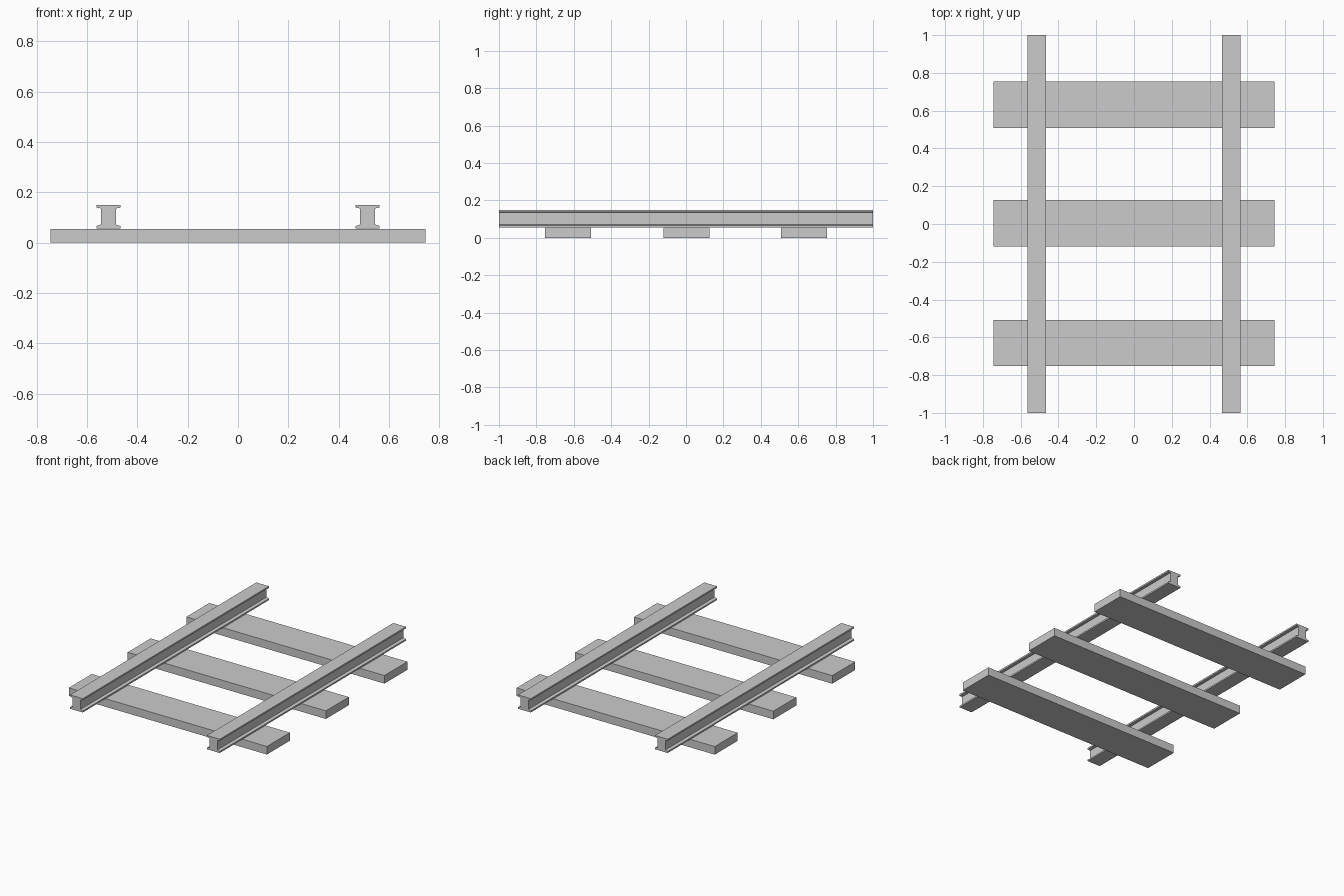
import bpy
import bmesh

if "Cube" in bpy.data.objects:
    bpy.data.objects.remove(bpy.data.objects["Cube"])

SLEEPER_H = 0.055


def finish(name, bm):
    bmesh.ops.recalc_face_normals(bm, faces=bm.faces)
    mesh = bpy.data.meshes.new(name)
    bm.to_mesh(mesh)
    bm.free()
    obj = bpy.data.objects.new(name, mesh)
    bpy.context.collection.objects.link(obj)
    return obj


def sleeper(name, y):
    bm = bmesh.new()
    bmesh.ops.create_cube(bm, size=1)
    bmesh.ops.scale(bm, vec=(1.49, 0.246, SLEEPER_H), verts=bm.verts)
    bmesh.ops.translate(bm, vec=(0, y, SLEEPER_H / 2), verts=bm.verts)
    return finish(name, bm)


def rail(name, x):
    # Half of the I-shaped section, mirrored and extruded along y
    half = [(0.048, 0.056), (0.048, 0.066), (0.030, 0.072),
            (0.030, 0.136), (0.048, 0.139), (0.048, 0.150)]
    profile = half + [(-px, pz) for px, pz in reversed(half)]
    bm = bmesh.new()
    face = bm.faces.new([bm.verts.new((x + px, -1, pz)) for px, pz in profile])
    ext = bmesh.ops.extrude_face_region(bm, geom=[face], use_keep_orig=True)
    moved = [v for v in ext["geom"] if isinstance(v, bmesh.types.BMVert)]
    bmesh.ops.translate(bm, vec=(0, 2, 0), verts=moved)
    return finish(name, bm)


# Cross sleepers
for name, y in (("front", -0.63), ("middle", 0.003), ("back", 0.632)):
    sleeper(f"{name}_sleeper", y)

# Rails
for name, x in (("left", -0.515), ("right", 0.515)):
    rail(f"{name}_rail", x)
